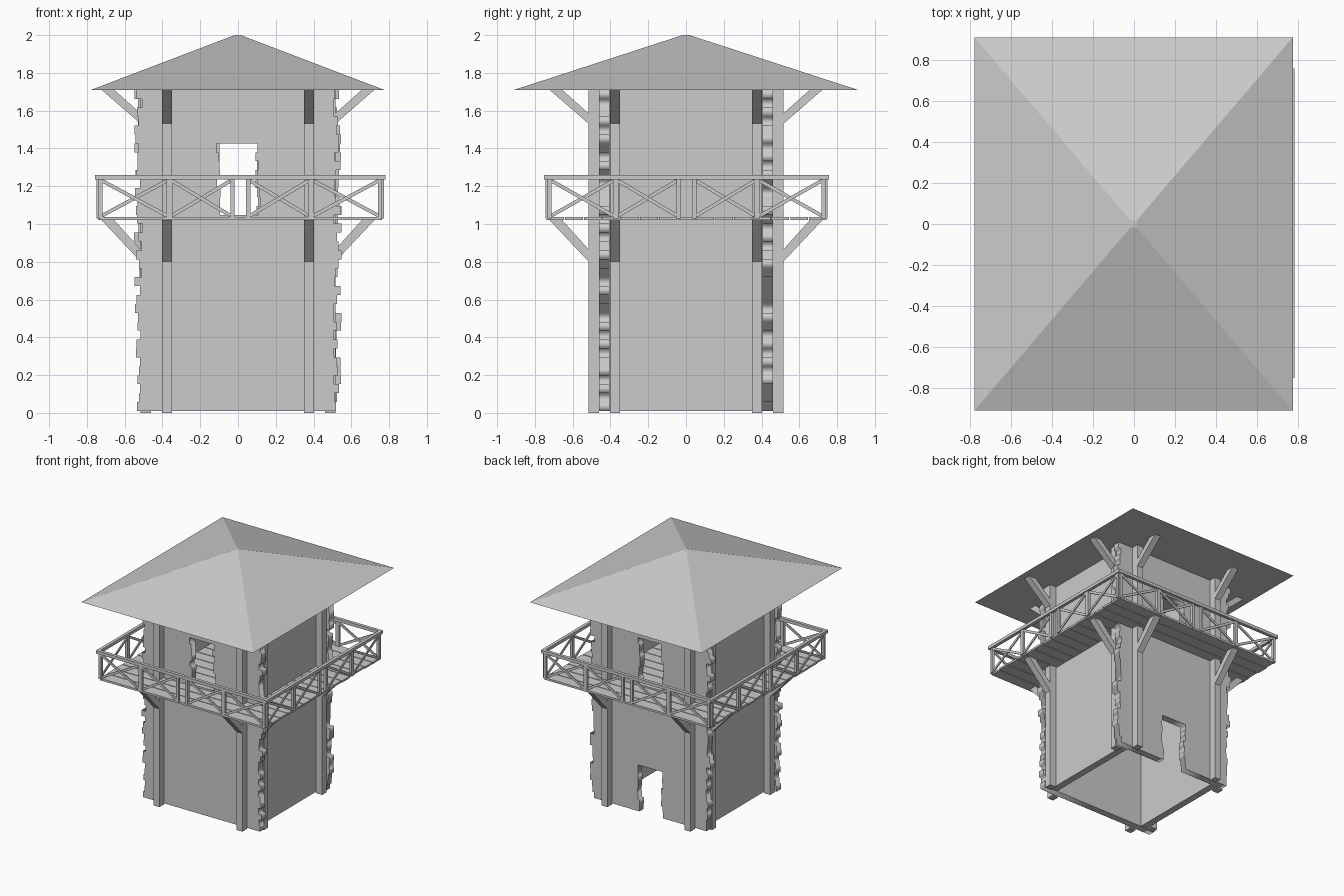
import bpy, bmesh, math, random
from mathutils import Matrix, Vector

if "Cube" in bpy.data.objects:
    bpy.data.objects.remove(bpy.data.objects["Cube"])

random.seed(7)
TOP, BASE, N = 1.71, 0.01, 36          # wall top, wall bottom, stone courses
H = (TOP - BASE) / N
TURNS = [Matrix.Rotation(k * math.pi / 2, 4, 'Z') for k in range(4)]


def prism(bm, pts, y0, y1, m=Matrix()):
    """Extrude an (x, z) profile from y0 to y1, then transform it."""
    a = [bm.verts.new(m @ Vector((x, y0, z))) for x, z in pts]
    b = [bm.verts.new(m @ Vector((x, y1, z))) for x, z in pts]
    bm.faces.new(a)
    bm.faces.new(b[::-1])
    for i in range(len(a)):
        j = (i + 1) % len(a)
        bm.faces.new((a[i], b[i], b[j], a[j]))


def rect(x0, x1, z0, z1):
    return [(x0, z0), (x1, z0), (x1, z1), (x0, z1)]


def bar(a, b, w):
    """Profile of a straight strip of width w from a to b."""
    a, b = Vector(a), Vector(b)
    d = (b - a).normalized()
    n = Vector((-d.y, d.x)) * w / 2
    return [tuple(p) for p in (a - n, b - n, b + n, a + n)]


def finish(name, bm):
    bmesh.ops.recalc_face_normals(bm, faces=bm.faces)
    me = bpy.data.meshes.new(name)
    bm.to_mesh(me)
    bm.free()
    ob = bpy.data.objects.new(name, me)
    bpy.context.collection.objects.link(ob)
    return ob


def toothed(c0, c1, lo, hi, side):
    """Stepped edge over courses c0..c1, ragged between lo and hi."""
    pts = []
    for c in range(c0, c1):
        x = side * random.uniform(lo, hi)
        pts += [(x, BASE + c * H), (x, BASE + (c + 1) * H)]
    return pts


def stone_wall(name, y, ground_door):
    """Flat wall with toothed ends, a balcony doorway and optional ground doorway."""
    right = toothed(0, N, 0.505, 0.55, 1)
    left = toothed(0, N, 0.505, 0.55, -1)
    outline = right + left[::-1]
    if ground_door:
        outline += toothed(0, 8, 0.09, 0.118, -1) + toothed(0, 8, 0.09, 0.118, 1)[::-1]
    hole = toothed(22, 30, 0.092, 0.118, 1) + toothed(22, 30, 0.092, 0.118, -1)[::-1]
    cu = bpy.data.curves.new(name, 'CURVE')
    cu.dimensions, cu.fill_mode, cu.extrude = '2D', 'BOTH', 0.028
    for pts in (outline, hole):
        sp = cu.splines.new('POLY')
        sp.points.add(len(pts) - 1)
        for p, (x, z) in zip(sp.points, pts):
            p.co = (x, z, 0, 1)
        sp.use_cyclic_u = True
    tmp = bpy.data.objects.new(name + "_outline", cu)
    bpy.context.collection.objects.link(tmp)
    dg = bpy.context.evaluated_depsgraph_get()
    me = bpy.data.meshes.new_from_object(tmp.evaluated_get(dg))
    bpy.data.objects.remove(tmp)
    bm = bmesh.new()
    bm.from_mesh(me)
    bmesh.ops.remove_doubles(bm, verts=bm.verts, dist=1e-5)
    bm.transform(Matrix.Translation((0, y, 0)) @ Matrix.Rotation(math.pi / 2, 4, 'X'))
    finish(name, bm)


# Front and back walls with ragged stone ends
stone_wall("front_wall", -0.432, False)
stone_wall("back_wall", 0.432, True)

# Plain side walls
for side, name in ((1, "right_wall"), (-1, "left_wall")):
    bm = bmesh.new()
    prism(bm, rect(side * 0.405, side * 0.46, BASE, TOP), -0.404, 0.404)
    finish(name, bm)

# Timber posts, two per side
bm = bmesh.new()
for m in TURNS:
    for y in (-0.402, 0.349):
        prism(bm, rect(0.46, 0.517, 0, TOP), y, y + 0.053, m)
finish("wall_posts", bm)

# Slanted brackets under the balcony and under the roof
for name, z0, z1, zt in (("balcony_brackets", 0.80, 0.865, 1.02),
                         ("roof_brackets", 1.53, 1.585, TOP)):
    bm = bmesh.new()
    for m in TURNS:
        for y in (-0.402, 0.349):
            prism(bm, [(0.515, z0), (0.722, zt), (0.655, zt), (0.515, z1)], y, y + 0.053, m)
    finish(name, bm)

# Balcony floorboards, running across the whole tower
bm = bmesh.new()
CX, CY, BOARDS = 0.012, 0.003, 15
w = 1.49 / BOARDS
for i in range(BOARDS):
    y = CY - 0.745 + i * w
    e0, e1 = random.uniform(0.742, 0.752), random.uniform(0.742, 0.752)
    prism(bm, rect(CX - e0, CX + e1, 1.02, 1.036), y + 0.003, y + w - 0.003)
finish("balcony_floor", bm)

# Railing: handrail, uprights and crossed braces on each side
rail, uprights, braces = bmesh.new(), bmesh.new(), bmesh.new()
for k, turn in enumerate(TURNS):
    L, D = (0.77, 0.754) if k % 2 == 0 else (0.754, 0.77)
    m = Matrix.Translation((CX, CY, 0)) @ turn
    trim = 0 if k % 2 == 0 else 0.026
    prism(rail, rect(-L + trim, L - trim, 1.235, 1.26), -D, -D + 0.026, m)
    end = L - 0.04
    for s in (-1, 1):
        for a, b in ((0.03, 0.053), (0.36, 0.39), (end, end + 0.021)):
            prism(uprights, rect(s * a, s * b, 1.03, 1.236), -D + 0.008, -D + 0.03, m)
        for a, b in ((0.053, 0.36), (0.39, end)):
            lo, hi = (s * a, 1.045), (s * b, 1.228)
            prism(braces, bar(lo, hi, 0.019), -D + 0.010, -D + 0.019, m)
            prism(braces, bar((lo[0], hi[1]), (hi[0], lo[1]), 0.019), -D + 0.019, -D + 0.028, m)
finish("handrail", rail)
finish("railing_uprights", uprights)
finish("railing_braces", braces)

# Hipped roof with a tiny flat tip
bm = bmesh.new()
rings = []
for hx, hy, z in ((0.776, 0.91, TOP), (0.016, 0.018, 2.0)):
    rings.append([bm.verts.new((sx * hx - 0.002, sy * hy, z))
                  for sx, sy in ((-1, -1), (1, -1), (1, 1), (-1, 1))])
bm.faces.new(rings[0][::-1])
bm.faces.new(rings[1])
for i in range(4):
    j = (i + 1) % 4
    bm.faces.new((rings[0][i], rings[0][j], rings[1][j], rings[1][i]))
finish("roof", bm)
